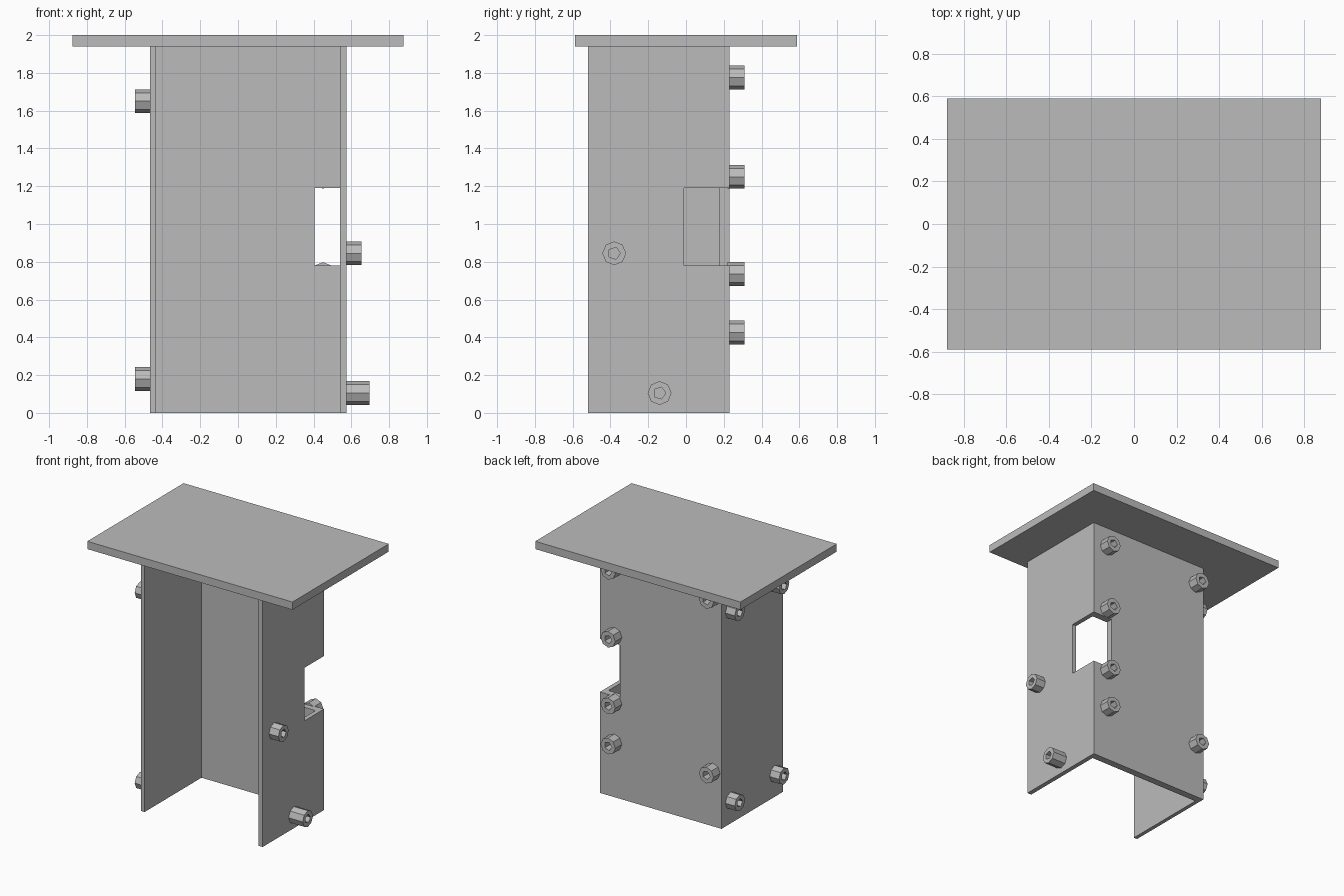
import bpy, bmesh, math
from mathutils import Vector, Matrix

if "Cube" in bpy.data.objects:
    bpy.data.objects.remove(bpy.data.objects["Cube"])

grey = bpy.data.materials.new("plain_grey")
grey.use_nodes = True
grey.diffuse_color = (0.5, 0.5, 0.5, 1)
grey.node_tree.nodes["Principled BSDF"].inputs["Base Color"].default_value = (0.5, 0.5, 0.5, 1)


def add_object(name, bm):
    bmesh.ops.recalc_face_normals(bm, faces=bm.faces)
    mesh = bpy.data.meshes.new(name)
    bm.to_mesh(mesh)
    bm.free()
    mesh.materials.append(grey)
    obj = bpy.data.objects.new(name, mesh)
    bpy.context.collection.objects.link(obj)
    return obj


def extrude(bm, faces, vector):
    result = bmesh.ops.extrude_face_region(bm, geom=faces, use_keep_orig=True)
    verts = [g for g in result["geom"] if isinstance(g, bmesh.types.BMVert)]
    bmesh.ops.translate(bm, vec=vector, verts=verts)


def prism(name, outline, bottom, top):
    bm = bmesh.new()
    face = bm.faces.new([bm.verts.new((x, y, bottom)) for x, y in outline])
    extrude(bm, [face], Vector((0, 0, top - bottom)))
    return add_object(name, bm)


def rectangle(x0, x1, y0, y1):
    return [(x0, y0), (x1, y0), (x1, y1), (x0, y1)]


def standoff(name, base, direction, length):
    """Octagonal sleeve with a five-sided bore, seated slightly into the wall."""
    bm = bmesh.new()
    edges = []
    for sides, radius in ((8, 0.063), (5, 0.033)):
        ring = [bm.verts.new((radius * math.cos(math.tau * i / sides),
                              radius * math.sin(math.tau * i / sides), 0))
                for i in range(sides)]
        edges += [bm.edges.new((ring[i - 1], ring[i])) for i in range(sides)]
    bmesh.ops.triangle_fill(bm, edges=edges, use_beauty=True, normal=(0, 0, 1))
    seat = 0.01
    extrude(bm, list(bm.faces), Vector((0, 0, length + seat)))
    axis = Vector(direction)
    across = Vector((0, 0, 1)).cross(axis)
    turn = Matrix((across, Vector((0, 0, 1)), axis)).transposed().to_4x4()
    bm.transform(Matrix.Translation(Vector(base) - axis * seat) @ turn)
    return add_object(name, bm)


# Channel: back wall and two side walls, open to the front
left, right, front, back = -0.465, 0.575, -0.52, 0.23
inner_left, inner_right, inner_back = -0.435, 0.54, 0.175
channel = prism("channel", [(left, front), (inner_left, front), (inner_left, inner_back),
                            (inner_right, inner_back), (inner_right, front),
                            (right, front), (right, back), (left, back)], 0, 1.94)

# Corner opening through the back and side walls
cutter = prism("opening_cutter", rectangle(0.405, 0.7, -0.01, 0.4), 0.78, 1.19)
cutter.hide_render = True
cut = channel.modifiers.new("opening", "BOOLEAN")
cut.object = cutter
cut.operation = "DIFFERENCE"
cut.solver = "EXACT"
bpy.context.view_layer.objects.active = channel
bpy.ops.object.modifier_apply(modifier=cut.name)
bpy.data.objects.remove(cutter)

# Top plate
prism("top_plate", rectangle(-0.877, 0.877, -0.588, 0.588), 1.94, 2)

# Standoffs on the back wall
for x, heights in ((0.45, (0.425, 0.735, 1.25, 1.775)), (-0.39, (0.425, 1.775))):
    for z in heights:
        standoff("back_standoff", (x, back, z), (0, 1, 0), 0.08)

# Standoffs on the two side walls
for y in (0.12, -0.42):
    for z in (0.18, 1.65):
        standoff("right_standoff", (left, y, z), (-1, 0, 0), 0.08)
standoff("left_standoff", (right, -0.38, 0.845), (1, 0, 0), 0.08)
standoff("left_long_standoff", (right, -0.14, 0.105), (1, 0, 0), 0.12)
